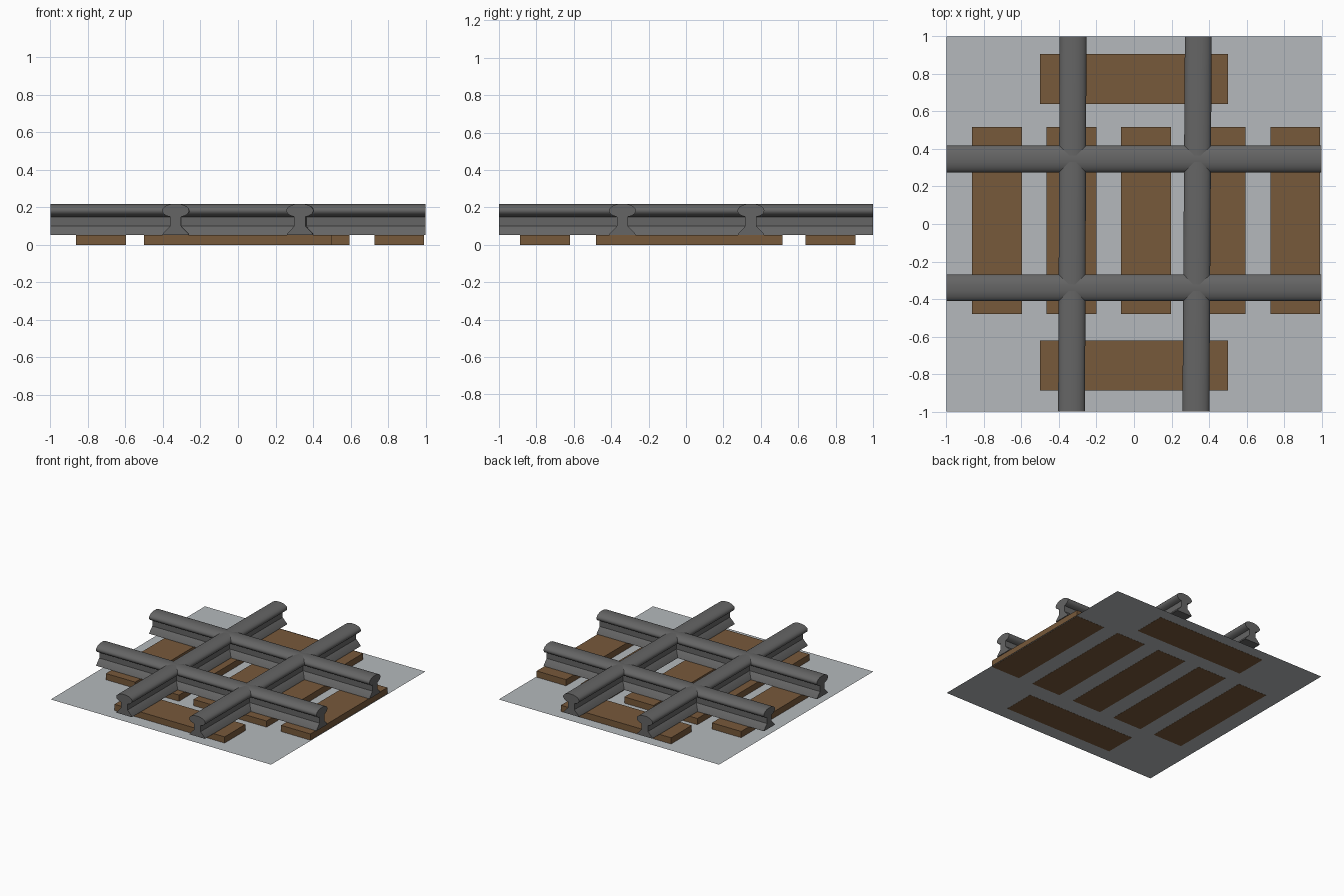
import bpy, bmesh, math
from mathutils import Vector

if "Cube" in bpy.data.objects:
    bpy.data.objects.remove(bpy.data.objects["Cube"])


def material(name, rgb):
    m = bpy.data.materials.new(name)
    m.diffuse_color = (*rgb, 1)
    m.use_nodes = True
    m.node_tree.nodes["Principled BSDF"].inputs["Base Color"].default_value = m.diffuse_color
    return m


STEEL = material("dark steel", (0.13, 0.13, 0.13))
WOOD = material("brown wood", (0.185, 0.1, 0.043))
GRAVEL = material("pale grey bed", (0.46, 0.485, 0.505))


def finish(name, bm, mat):
    bmesh.ops.recalc_face_normals(bm, faces=bm.faces)
    me = bpy.data.meshes.new(name)
    bm.to_mesh(me)
    bm.free()
    me.materials.append(mat)
    ob = bpy.data.objects.new(name, me)
    bpy.context.collection.objects.link(ob)
    return ob


def box(name, x0, x1, y0, y1, z0, z1, mat):
    bm = bmesh.new()
    bmesh.ops.create_cube(bm, size=1)
    for v in bm.verts:
        v.co = (x0 if v.co.x < 0 else x1, y0 if v.co.y < 0 else y1, z0 if v.co.z < 0 else z1)
    return finish(name, bm, mat)


# Rail section: flared foot, thin web, elliptical head (right half, then mirrored)
half = [(0.07, 0.052), (0.068, 0.06), (0.03, 0.1), (0.03, 0.15)]
half += [(0.072 * math.cos(math.radians(a)), 0.183 + 0.037 * math.sin(math.radians(a)))
         for a in range(-50, 90, 14)]
SECTION = half + [(-u, z) for u, z in reversed(half)]


def rail(name, start, end):
    a, b = Vector((*start, 0)), Vector((*end, 0))
    d = (b - a).normalized()
    # end caps stay square to the bed edges
    side = Vector((0, 1, 0)) if abs(d.x) > abs(d.y) else Vector((1, 0, 0))
    bm = bmesh.new()
    rings = [[bm.verts.new(p + side * u + Vector((0, 0, z))) for u, z in SECTION] for p in (a, b)]
    n = len(SECTION)
    for i in range(n):
        j = (i + 1) % n
        bm.faces.new((rings[0][i], rings[0][j], rings[1][j], rings[1][i]))
    for r in rings:
        bm.faces.new(r)
    ob = finish(name, bm, STEEL)
    bpy.ops.object.select_all(action='DESELECT')
    ob.select_set(True)
    bpy.context.view_layer.objects.active = ob
    bpy.ops.object.shade_smooth_by_angle(angle=math.radians(30))


# Flat bed sheet, just above the sleeper undersides
bm = bmesh.new()
bmesh.ops.create_grid(bm, x_segments=1, y_segments=1, size=1)
bmesh.ops.translate(bm, verts=bm.verts, vec=(0, 0, 0.001))
bed = finish("bed", bm, GRAVEL)
if bed.data.polygons[0].normal.z < 0:
    bed.data.flip_normals()

# Sleepers under the through track
for i in range(5):
    x = -0.863 + i * 0.3975
    box(f"sleeper_{i + 1}", x, x + 0.266, -0.48, 0.517, 0, 0.052, WOOD)

# Sleepers under the crossing track
for name, y in (("front_sleeper", -0.887), ("back_sleeper", 0.64)):
    box(name, -0.5, 0.5, y, y + 0.267, 0, 0.052, WOOD)

# Crossing rails
rail("through_rail_back", (-1, 0.347), (1, 0.347))
rail("through_rail_front", (-1, -0.34), (1, -0.34))
rail("cross_rail_left", (-0.333, -1), (-0.325, 1))
rail("cross_rail_right", (0.33, -1), (0.343, 1))
